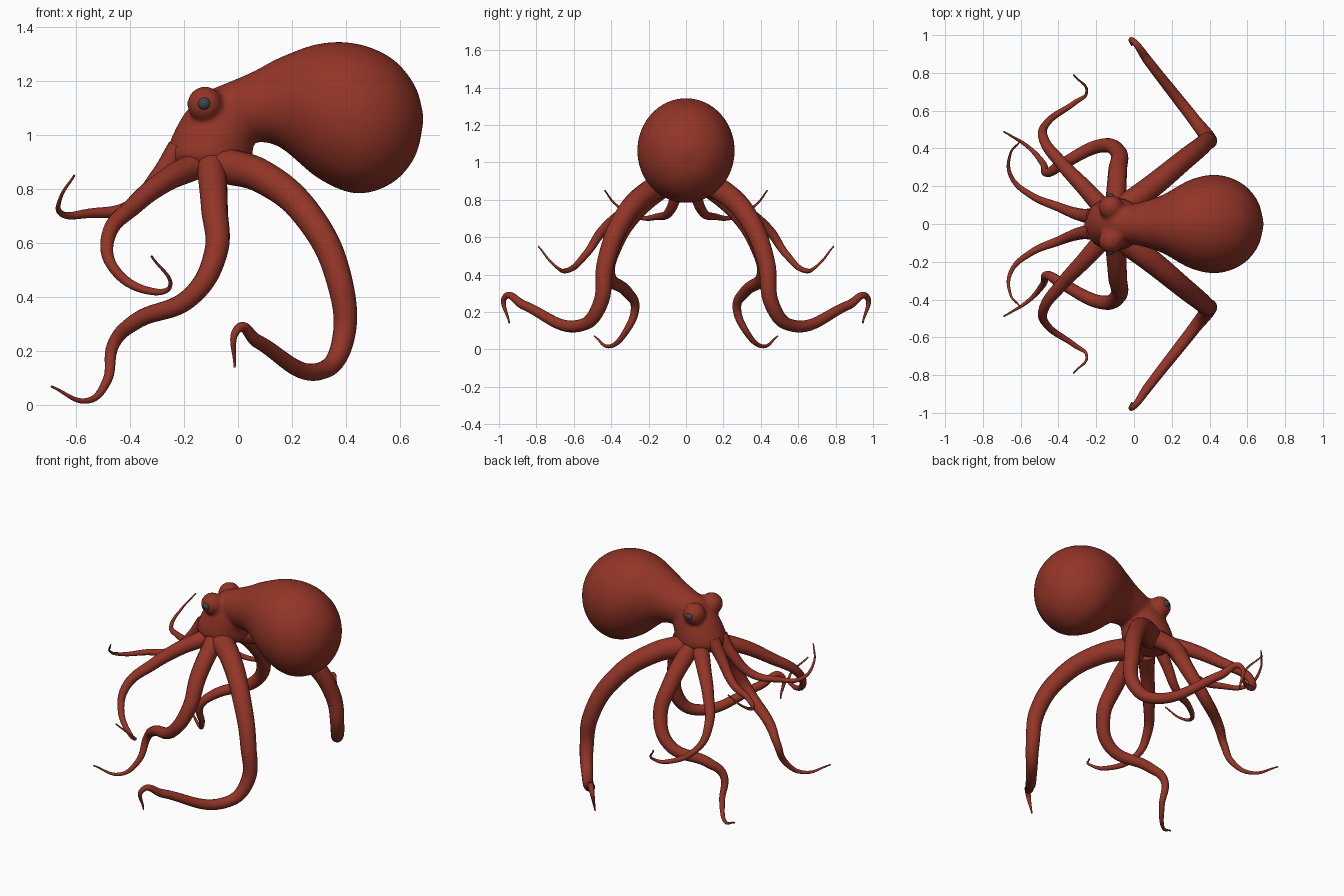
import bpy, bmesh, math
from mathutils import Vector

if "Cube" in bpy.data.objects:
    bpy.data.objects.remove(bpy.data.objects["Cube"])


def material(name, color):
    m = bpy.data.materials.new(name)
    m.diffuse_color = color
    m.use_nodes = True
    m.node_tree.nodes["Principled BSDF"].inputs["Base Color"].default_value = m.diffuse_color
    return m


skin = material("red skin", (0.29, 0.035, 0.02, 1))
dark = material("eye grey", (0.05, 0.06, 0.07, 1))


def smooth_path(knots, steps=5):
    """Catmull-Rom resampling of a few knots."""
    k = [Vector(p) for p in knots]
    k = [2 * k[0] - k[1]] + k + [k[-1]]
    out = []
    for a, b, c, d in zip(k, k[1:], k[2:], k[3:]):
        for i in range(steps):
            t = i / steps
            out.append(b + (c - a) * (t / 2) + (2 * a - 5 * b + 4 * c - d) * (t * t / 2)
                       + (3 * b - a - 3 * c + d) * (t ** 3 / 2))
    return out + [k[-1]]


def loft(bm, rings, n=40):
    """Closed skin through elliptical rings given as (centre, u axis, v axis)."""
    loops = []
    for c, u, v in rings:
        angles = [2 * math.pi * i / n for i in range(n)]
        loops.append([bm.verts.new(Vector(c) + Vector(u) * math.cos(a) + Vector(v) * math.sin(a))
                      for a in angles])
    for a, b in zip(loops, loops[1:]):
        for i in range(n):
            bm.faces.new((a[i], a[(i + 1) % n], b[(i + 1) % n], b[i]))
    bm.faces.new(loops[0][::-1])
    bm.faces.new(loops[-1])


def ball(bm, c, r):
    for v in bmesh.ops.create_uvsphere(bm, u_segments=24, v_segments=16, radius=r)["verts"]:
        v.co += Vector(c)


def finish(name, bm, mat):
    bmesh.ops.recalc_face_normals(bm, faces=bm.faces)
    me = bpy.data.meshes.new(name)
    bm.to_mesh(me)
    bm.free()
    me.materials.append(mat)
    me.shade_smooth()
    ob = bpy.data.objects.new(name, me)
    bpy.context.collection.objects.link(ob)
    return ob


def arm_pair(name, r0, power, pts):
    """Mirrored pair of tapering arms along a centreline."""
    for s, side in ((-1, "right"), (1, "left")):
        cu = bpy.data.curves.new(name + "_" + side, "CURVE")
        cu.dimensions = "3D"
        cu.bevel_depth = 1
        cu.bevel_resolution = 5
        cu.resolution_u = 12
        cu.use_fill_caps = True
        sp = cu.splines.new("BEZIER")
        sp.bezier_points.add(len(pts) - 1)
        for i, (x, y, z) in enumerate(pts):
            p = sp.bezier_points[i]
            p.co = (x, s * y, z)
            p.radius = .004 + r0 * (1 - i / (len(pts) - 1)) ** power
            p.handle_left_type = p.handle_right_type = "AUTO"
        cu.materials.append(skin)
        ob = bpy.data.objects.new(name + "_" + side, cu)
        bpy.context.collection.objects.link(ob)
        bpy.ops.object.select_all(action="DESELECT")
        ob.select_set(True)
        bpy.context.view_layer.objects.active = ob
        bpy.ops.object.convert(target="MESH")
        bpy.ops.object.shade_smooth_by_angle()


# Mantle: x, centre height, radius
bm = bmesh.new()
mantle = smooth_path([(-.12, 1.07, .09), (.05, 1.103, .128), (.155, 1.12, .166), (.3, 1.087, .25),
                      (.44, 1.06, .277), (.57, 1.052, .23), (.655, 1.05, .13), (.686, 1.06, .01)])
loft(bm, [((x, 0, z), (0, r * .94, 0), (0, 0, r)) for x, z, r in mantle])

# Head: height, half length, half width; front edge leans forward going down
for_head = [(-.105, .85, .085, .06), (-.105, .9, .15, .13), (-.1, .96, .157, .138),
            (-.06, 1.08, .137, .11), (-.055, 1.165, .055, .07)]
loft(bm, [((x, 0, z), (a, 0, 0), (0, b, 0)) for x, z, a, b in smooth_path(for_head)])

# Eye mounds, then one blended skin
for s in (-1, 1):
    ball(bm, (-.122, s * .088, 1.113), .066)
body = finish("mantle_and_head", bm, skin)
blend = body.modifiers.new("blend", "REMESH")
blend.mode = "VOXEL"
blend.voxel_size = .011
blend.use_smooth_shade = True
soften = body.modifiers.new("soften", "SMOOTH")
soften.iterations = 6

# Eyes
for s, side in ((-1, "right"), (1, "left")):
    bm = bmesh.new()
    ball(bm, (-.125, s * .139, 1.115), .024)
    finish("eye_" + side, bm, dark)

# Arms, rear to front
arm_pair("rear_arm", .064, .8, [
    (-.06, .08, .89), (.09, .195, .845), (.26, .335, .7), (.375, .43, .46), (.388, .46, .24),
    (.32, .55, .132), (.07, .87, .238), (0, .965, .283), (-.013, .945, .14)])
arm_pair("side_arm", .052, 1, [
    (-.1, .07, .91), (-.087, .28, .726), (-.083, .38, .56), (-.172, .415, .404), (-.383, .315, .307),
    (-.457, .272, .233), (-.485, .325, .09), (-.557, .405, .017), (-.69, .49, .07)])
arm_pair("middle_arm", .047, 1.3, [
    (-.16, .08, .885), (-.27, .2, .83), (-.383, .32, .74), (-.478, .45, .63), (-.465, .53, .515),
    (-.31, .645, .42), (-.252, .69, .438), (-.32, .79, .552)])
arm_pair("front_arm", .038, 1.5, [
    (-.22, .04, .95), (-.29, .05, .85), (-.4, .09, .735), (-.55, .155, .71), (-.65, .25, .707),
    (-.655, .37, .77), (-.605, .435, .85)])
